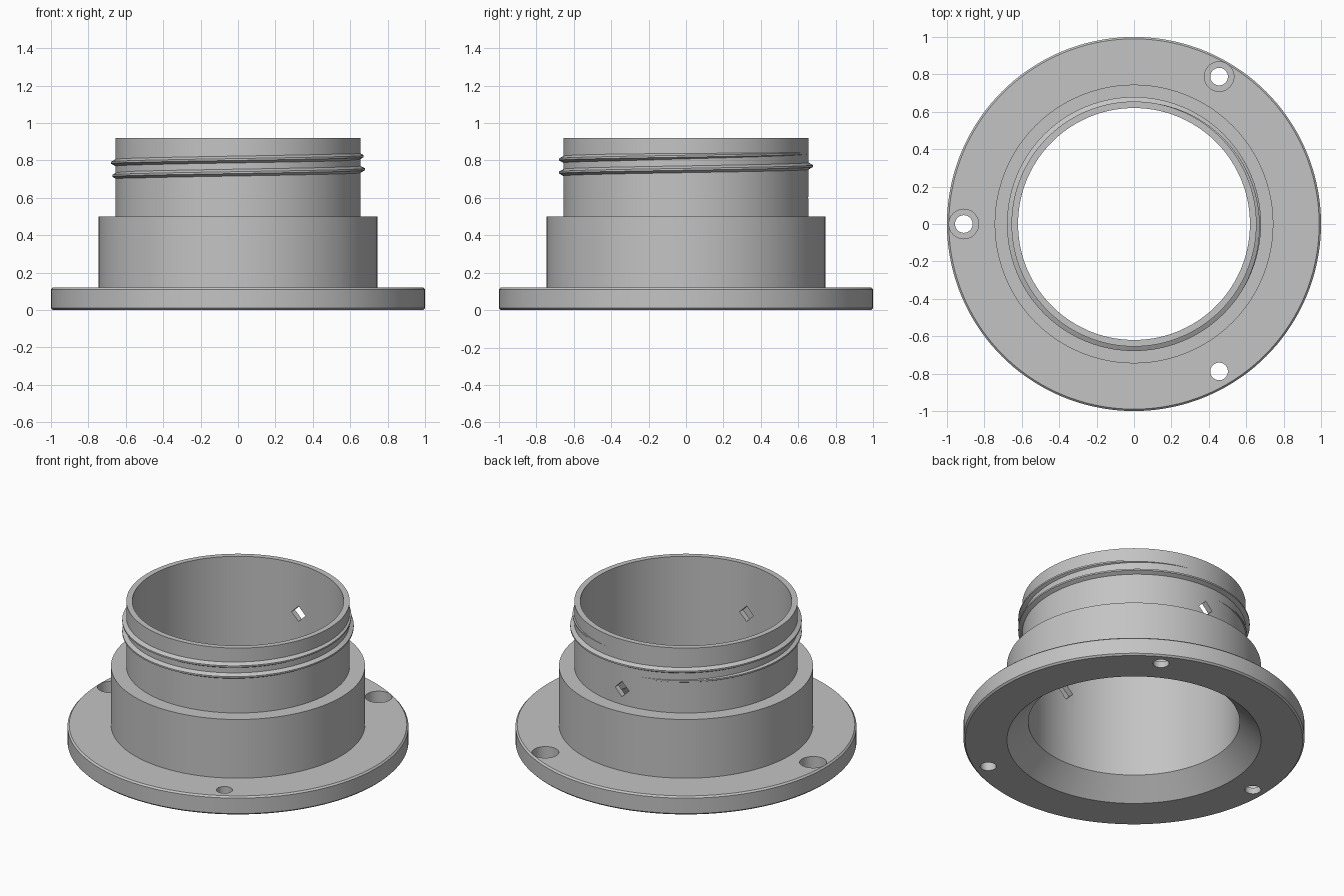
import bpy, bmesh, math
from mathutils import Matrix, Vector

if "Cube" in bpy.data.objects:
    bpy.data.objects.remove(bpy.data.objects["Cube"])

SEG = 144

grey = bpy.data.materials.new("satin_grey")
grey.diffuse_color = (0.55, 0.55, 0.55, 1)
grey.use_nodes = True
grey.node_tree.nodes["Principled BSDF"].inputs["Base Color"].default_value = grey.diffuse_color


def make_object(name, bm):
    bmesh.ops.recalc_face_normals(bm, faces=bm.faces[:])
    mesh = bpy.data.meshes.new(name)
    bm.to_mesh(mesh)
    bm.free()
    mesh.materials.append(grey)
    obj = bpy.data.objects.new(name, mesh)
    bpy.context.collection.objects.link(obj)
    return obj


def activate(obj):
    bpy.ops.object.select_all(action='DESELECT')
    obj.select_set(True)
    bpy.context.view_layer.objects.active = obj


def bridge(bm, a, b):
    n = len(a)
    for i in range(n):
        bm.faces.new((a[i], a[(i + 1) % n], b[(i + 1) % n], b[i]))


def lathe(name, profile):
    """Revolve a closed (radius, z) profile about the z axis."""
    bm = bmesh.new()
    rings = []
    for s in range(SEG):
        a = 2 * math.pi * s / SEG
        rings.append([bm.verts.new((r * math.cos(a), r * math.sin(a), z)) for r, z in profile])
    for s in range(SEG):
        bridge(bm, rings[s], rings[(s + 1) % SEG])
    return make_object(name, bm)


def cut(target, cutter):
    mod = target.modifiers.new("cut", 'BOOLEAN')
    mod.operation = 'DIFFERENCE'
    mod.solver = 'EXACT'
    mod.object = cutter
    cutter.hide_render = True
    activate(target)
    bpy.ops.object.modifier_apply(modifier=mod.name)
    bpy.data.objects.remove(cutter)


def cylinder(name, radius, z0, z1, x, y):
    bm = bmesh.new()
    bmesh.ops.create_cone(bm, cap_ends=True, segments=48, radius1=radius, radius2=radius,
                          depth=z1 - z0, matrix=Matrix.Translation((x, y, (z0 + z1) / 2)))
    return make_object(name, bm)


# Flanged collar: flange, stepped body, thin neck and flared bore
collar = lathe("flanged_collar", [
    (0.745, 0.0), (0.99, 0.0), (1.0, 0.01), (1.0, 0.11), (0.99, 0.12),
    (0.745, 0.12), (0.745, 0.5), (0.655, 0.5), (0.655, 0.92),
    (0.62, 0.92), (0.62, 0.12)])

# Three counterbored screw holes
for deg in (60, 180, 300):
    x, y = 0.91 * math.cos(math.radians(deg)), 0.91 * math.sin(math.radians(deg))
    cut(collar, cylinder("screw_hole_cutter", 0.047, -0.1, 0.3, x, y))
    cut(collar, cylinder("counterbore_cutter", 0.079, 0.04, 0.3, x, y))

# Diamond holes through the front and back of the neck
bm = bmesh.new()
ends = [[bm.verts.new((0.05 * dx, y, 0.6 + 0.05 * dz))
         for dx, dz in ((1, 0), (0, 1), (-1, 0), (0, -1))] for y in (-0.8, 0.8)]
bridge(bm, *ends)
for loop in ends:
    bm.faces.new(loop)
cut(collar, make_object("diamond_cutter", bm))

# Helical thread: two turns, fading into the neck at both ends
bm = bmesh.new()
steps, turns, pitch = 2 * SEG, 2, 0.07
loops = []
for s in range(steps + 1):
    t = s / steps
    a = math.pi / 2 + 2 * math.pi * turns * t
    rise = min(1.0, t / 0.17, (1 - t) / 0.17)
    sink = 0.026 * (1 - rise)
    z = 0.70 + pitch * turns * t
    loops.append([bm.verts.new(((r - sink) * math.cos(a), (r - sink) * math.sin(a), z + dz))
                  for r, dz in ((0.650, -0.021), (0.679, -0.005), (0.679, 0.005), (0.650, 0.021))])
for a, b in zip(loops, loops[1:]):
    bridge(bm, a, b)
bm.faces.new(loops[0])
bm.faces.new(loops[-1])
thread = make_object("neck_thread", bm)

for obj in (collar, thread):
    activate(obj)
    bpy.ops.object.shade_smooth_by_angle(angle=math.radians(25))
